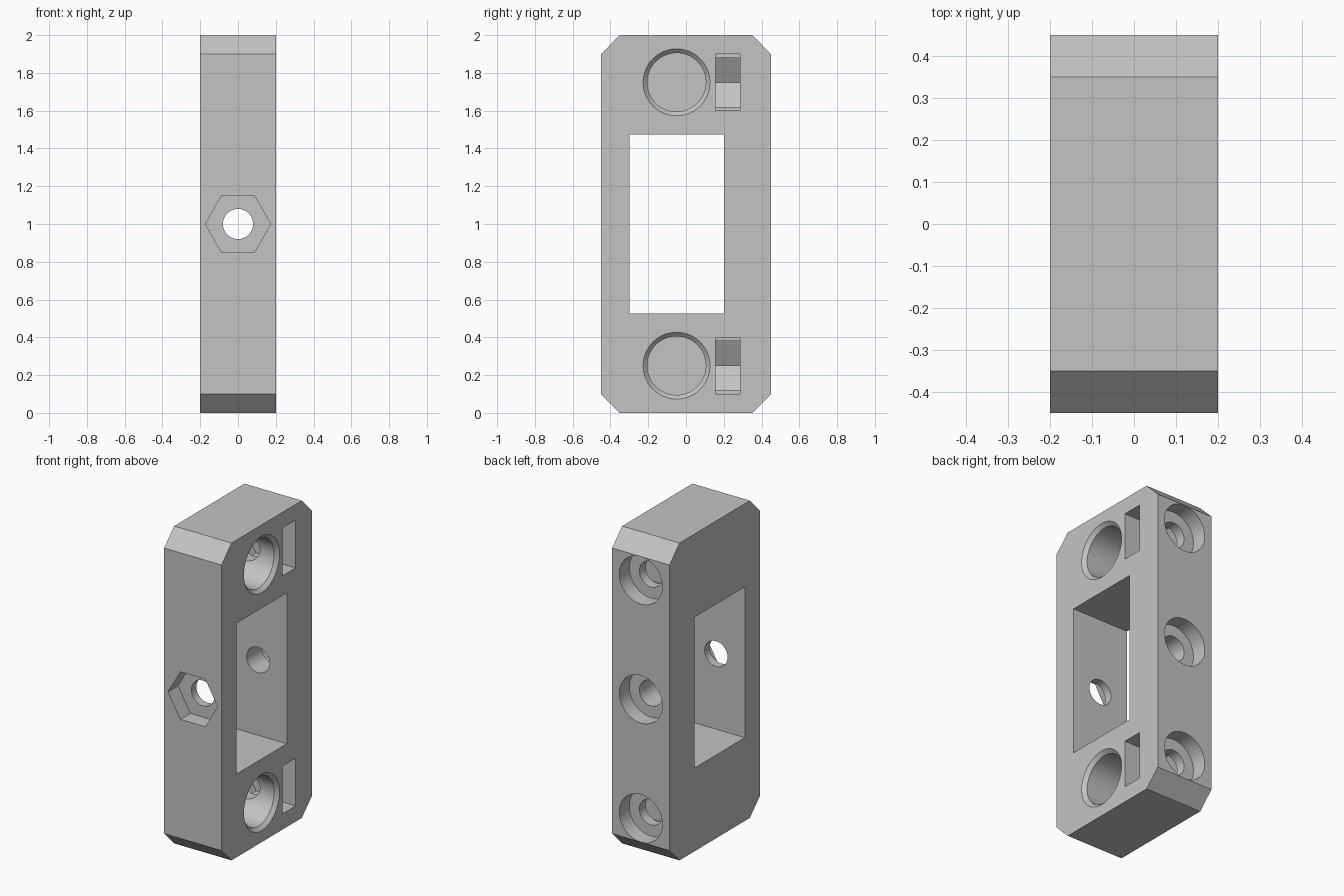
import bpy, bmesh, math
from mathutils import Vector

if "Cube" in bpy.data.objects:
    bpy.data.objects.remove(bpy.data.objects["Cube"], do_unlink=True)

grey = bpy.data.materials.new("plain grey")
grey.use_nodes = True
grey.diffuse_color = (0.55, 0.55, 0.55, 1)
grey.node_tree.nodes["Principled BSDF"].inputs["Base Color"].default_value = grey.diffuse_color


def solid(name, profile, axis, rings, centre=(0, 0)):
    """Loft a profile along x or y; each ring is (position, profile scale)."""
    bm = bmesh.new()
    loops = []
    for pos, scale in rings:
        loop = []
        for u, z in profile:
            u, z = u * scale + centre[0], z * scale + centre[1]
            loop.append(bm.verts.new(Vector((pos, u, z) if axis == "x" else (u, pos, z))))
        loops.append(loop)
    n = len(profile)
    for a, b in zip(loops, loops[1:]):
        for i in range(n):
            j = (i + 1) % n
            bm.faces.new((a[i], a[j], b[j], b[i]))
    bm.faces.new(loops[0])
    bm.faces.new(loops[-1])
    bmesh.ops.recalc_face_normals(bm, faces=bm.faces)
    mesh = bpy.data.meshes.new(name)
    bm.to_mesh(mesh)
    bm.free()
    mesh.materials.append(grey)
    ob = bpy.data.objects.new(name, mesh)
    bpy.context.collection.objects.link(ob)
    return ob


def polygon(sides):
    return [(math.cos(i * math.tau / sides), math.sin(i * math.tau / sides)) for i in range(sides)]


def rectangle(w, h):
    return [(-w, -h), (w, -h), (w, h), (-w, h)]


circle, hexagon = polygon(64), polygon(6)

# Block with four chamfered corners
W, H, C = 0.45, 1.0, 0.1
outline = [(-W, C - H), (C - W, -H), (W - C, -H), (W, C - H),
           (W, H - C), (W - C, H), (C - W, H), (-W, H - C)]
block = solid("mounting_block", outline, "x", [(-0.2, 1), (0.2, 1)], (0, 1))

# Window through the sides
cutters = [solid("window_cutter", rectangle(0.25, 0.475), "x", [(-0.3, 1), (0.3, 1)], (-0.05, 1))]

# Counterbored screw holes in the back
for z in (0.25, 1, 1.75):
    cutters.append(solid("back_hole_cutter", circle, "y",
                         [(0, 0.08), (0.35, 0.08), (0.35, 0.15), (0.5, 0.15)], (0, z)))

# Front screw hole with hexagonal recess
cutters.append(solid("front_hole_cutter", circle, "y", [(-0.5, 0.08), (-0.1, 0.08)], (0, 1)))
cutters.append(solid("front_hex_cutter", hexagon, "y", [(-0.5, 0.1732), (-0.35, 0.1732)], (0, 1)))

# Blind bores with chamfered rims, and nut slots with a pointed end
half = [(0.3, 0.15), (0, 0.15), (0, 0.13), (-0.075, 0.13)]
nut_slot = half + [(-0.15, 0)] + [(x, -z) for x, z in reversed(half)]
for z in (0.25, 1.75):
    cutters.append(solid("bore_cutter", circle, "x",
                         [(-0.15, 0.155), (0.178, 0.155), (0.2, 0.177), (0.25, 0.227)], (-0.05, z)))
    cutters.append(solid("nut_slot_cutter", nut_slot, "y", [(0.157, 1), (0.287, 1)], (0, z)))

# Cut everything out of the block
bpy.ops.object.select_all(action="DESELECT")
bpy.context.view_layer.objects.active = block
block.select_set(True)
for cutter in cutters:
    cutter.hide_render = True
    mod = block.modifiers.new("cut", "BOOLEAN")
    mod.operation = "DIFFERENCE"
    mod.solver = "EXACT"
    mod.object = cutter
    bpy.ops.object.modifier_apply(modifier=mod.name)
    bpy.data.objects.remove(cutter, do_unlink=True)

bpy.ops.object.shade_smooth_by_angle(angle=math.radians(30))
